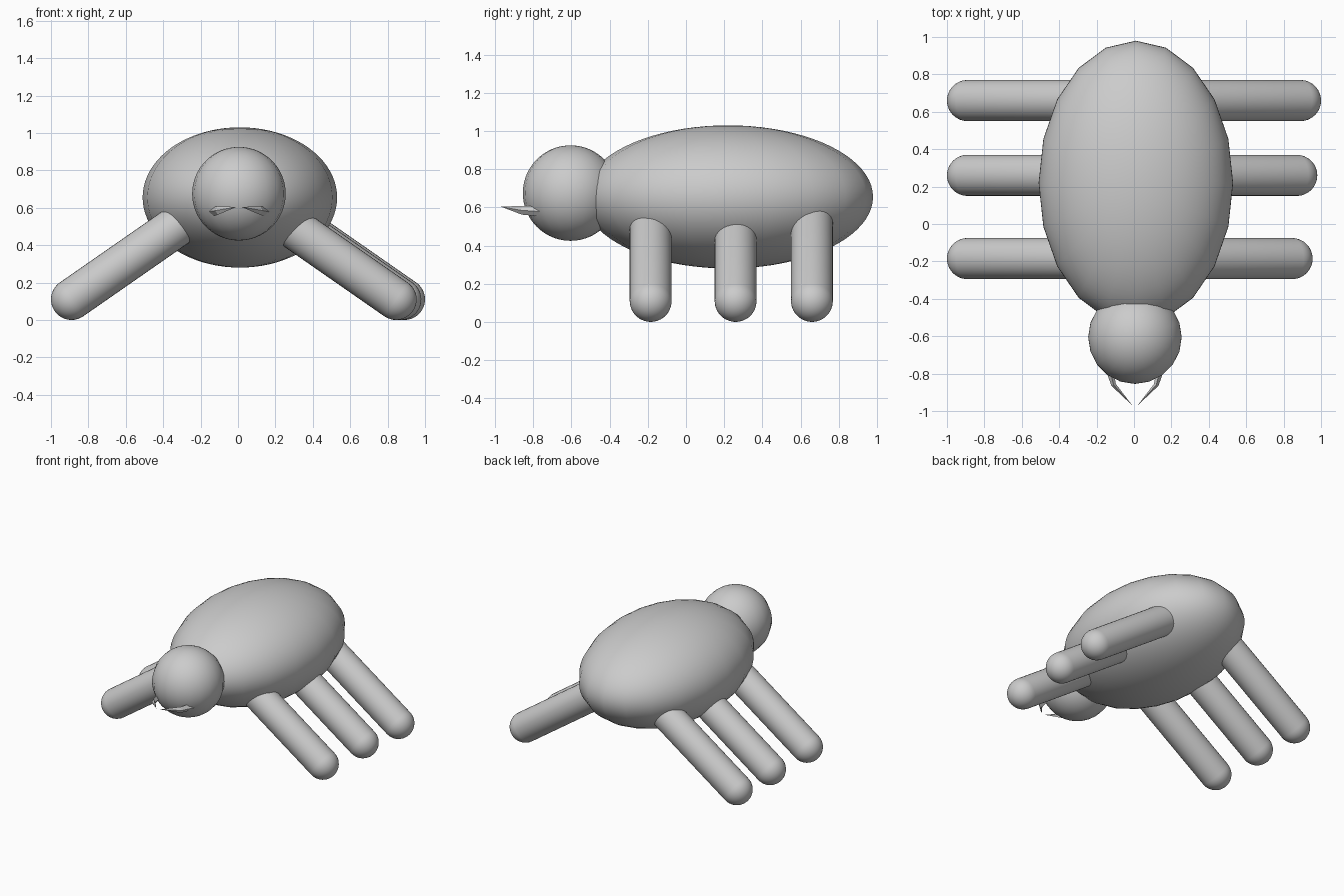
import bpy, bmesh, math
from mathutils import Vector, Matrix

if "Cube" in bpy.data.objects:
    bpy.data.objects.remove(bpy.data.objects["Cube"])

def finish(bm, name, smooth=True):
    bmesh.ops.remove_doubles(bm, verts=bm.verts, dist=1e-4)
    bmesh.ops.recalc_face_normals(bm, faces=bm.faces)
    me = bpy.data.meshes.new(name)
    bm.to_mesh(me)
    bm.free()
    for p in me.polygons:
        p.use_smooth = smooth
    ob = bpy.data.objects.new(name, me)
    bpy.context.collection.objects.link(ob)
    return ob

def ellipsoid(name, loc, radii):
    bm = bmesh.new()
    mat = Matrix.Translation(loc) @ Matrix.Diagonal((*radii, 1))
    bmesh.ops.create_uvsphere(bm, u_segments=20, v_segments=40, radius=1, matrix=mat)
    return finish(bm, name)

def capsule(name, a, b, r, sides=32, steps=10):
    """Round-ended rod between the sphere centres a and b."""
    a, b = Vector(a), Vector(b)
    axis = b - a
    angles = [math.pi / 2 * i / steps for i in range(steps + 1)]
    profile = [(r * math.sin(t), -r * math.cos(t)) for t in angles]
    profile += [(r * math.cos(t), axis.length + r * math.sin(t)) for t in angles]
    bm = bmesh.new()
    vs = [bm.verts.new((x, 0, z)) for x, z in profile]
    es = [bm.edges.new(p) for p in zip(vs, vs[1:])]
    bmesh.ops.spin(bm, geom=vs + es, cent=(0, 0, 0), axis=(0, 0, 1),
                   angle=2 * math.pi, steps=sides, use_duplicate=False)
    rot = axis.to_track_quat('Z', 'Y').to_matrix().to_4x4()
    bm.transform(Matrix.Translation(a) @ rot)
    return finish(bm, name)

def fang(name, side):
    """Four-sided tooth bending inwards to a point."""
    bm = bmesh.new()
    rings = []
    for x, y, z, w, h in ((0.145, -0.74, 0.577, 0.022, 0.026),
                          (0.114, -0.86, 0.585, 0.012, 0.023)):
        rings.append([bm.verts.new((0.005 + side * (x + dx * w), y + dx * w * -0.4, z + dz * h))
                      for dx, dz in ((1, 0), (0, 1), (-1, 0), (0, -1))])
    tip = bm.verts.new((0.005 + side * 0.014, -0.97, 0.604))
    base, mid = rings
    bm.faces.new(base)
    for i in range(4):
        j = (i + 1) % 4
        bm.faces.new((base[i], base[j], mid[j], mid[i]))
        bm.faces.new((mid[i], mid[j], tip))
    return finish(bm, name, smooth=False)

# Body and head
ellipsoid("body", (0.01, 0.22, 0.655), (0.52, 0.76, 0.375))
ellipsoid("head", (0.005, -0.605, 0.675), (0.25, 0.25, 0.25))

# Legs: sloping from inside the body to the ground
R, RUN, RISE = 0.11, 0.64, 0.445
for label, y, right_x in (("front", -0.185, 0.845), ("middle", 0.26, 0.87), ("back", 0.66, 0.89)):
    capsule(label + "_leg_right", (right_x, y, R), (right_x - RUN, y, R + RISE), R)
    capsule(label + "_leg_left", (-0.89, y, R), (-0.89 + RUN, y, R + RISE), R)

# Fangs
fang("fang_right", 1)
fang("fang_left", -1)
